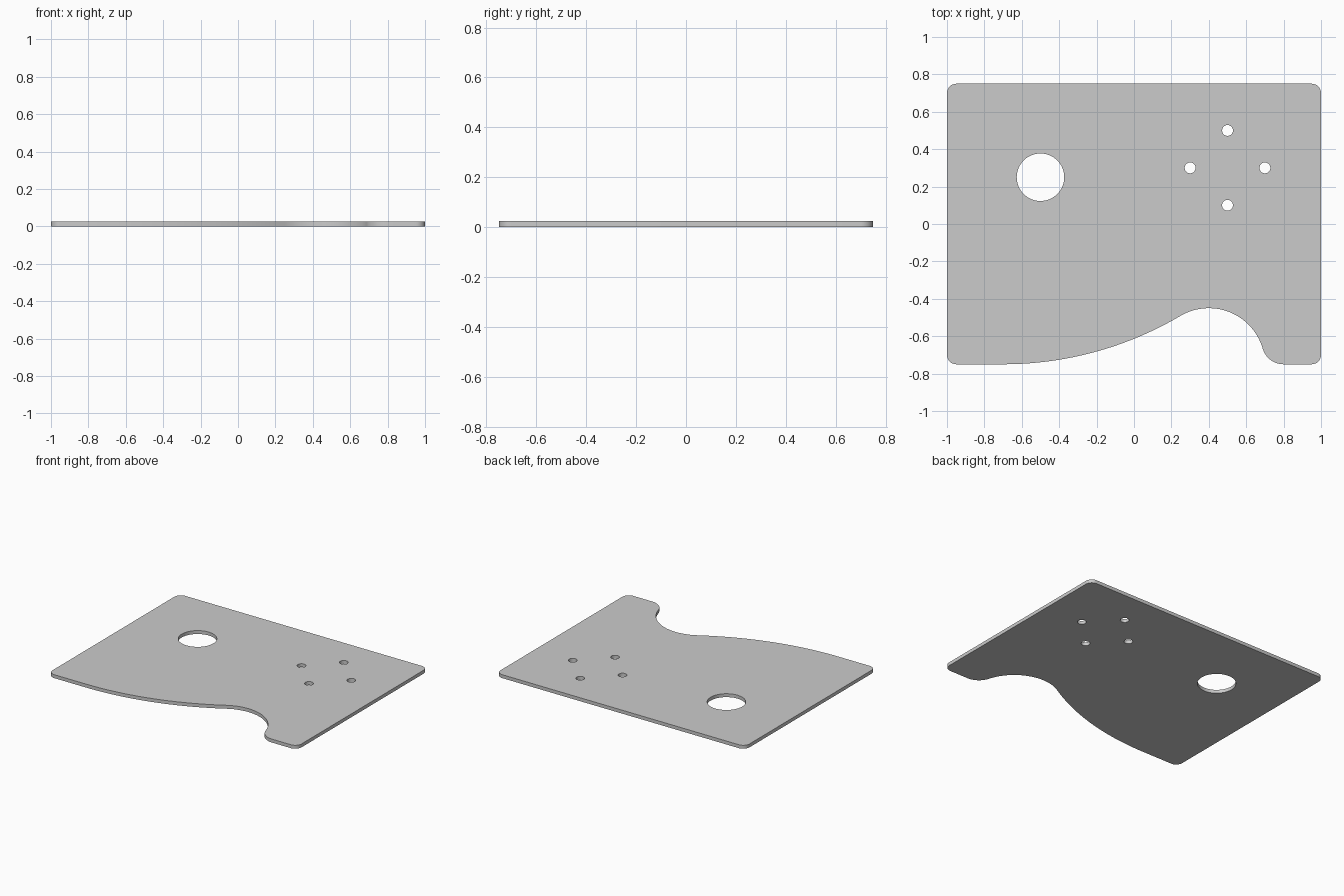
import bpy, bmesh
from math import sin, cos, asin, atan2, pi, radians

if "Cube" in bpy.data.objects:
    bpy.data.objects.remove(bpy.data.objects["Cube"])

THICK = 0.025


def arc(cx, cy, r, a0, a1, n):
    return [(cx + r * cos(a0 + (a1 - a0) * i / n), cy + r * sin(a0 + (a1 - a0) * i / n))
            for i in range(n + 1)]


def circle(cx, cy, r, n):
    return arc(cx, cy, r, 0, 2 * pi, n)[:-1]


# Outline: rounded rectangle whose front edge is three tangent arcs
W, H, C = 1.0, 0.75, 0.05
x0, xc, x1, rc = -0.7, 0.4, 0.8, 0.3                 # sweep start, crest, sweep end, crest radius
R = ((xc - x0) ** 2 - rc ** 2) / (2 * rc)            # long sweep radius
r = ((x1 - xc) ** 2 - rc ** 2) / (2 * rc)            # small fillet radius
a = asin((xc - x0) / (R + rc))
b = atan2(r, x1 - xc)

outline = arc(-W + C, -H + C, C, pi, 1.5 * pi, 10)
outline += arc(x0, -H + R, R, -pi / 2, -pi / 2 + a, 40)
outline += arc(xc, -H, rc, pi / 2 + a, b, 40)[1:]
outline += arc(x1, -H + r, r, pi + b, 1.5 * pi, 20)[1:]
outline += arc(W - C, -H + C, C, -pi / 2, 0, 10)
outline += arc(W - C, H - C, C, 0, pi / 2, 10)
outline += arc(-W + C, H - C, C, pi / 2, pi, 10)

# Holes: one large, four small in a diamond
loops = [outline, circle(-0.5, 0.25, 0.127, 72)]
for dx, dy in ((0.2, 0), (0, 0.2), (-0.2, 0), (0, -0.2)):
    loops.append(circle(0.5 + dx, 0.3 + dy, 0.029, 40))

# Fill the loops and extrude to a plate
bm = bmesh.new()
edges = []
for loop in loops:
    vs = [bm.verts.new((x, y, 0)) for x, y in loop]
    edges += [bm.edges.new((vs[i - 1], vs[i])) for i in range(len(vs))]
bmesh.ops.triangle_fill(bm, use_beauty=True, edges=edges, normal=(0, 0, 1))
ext = bmesh.ops.extrude_face_region(bm, geom=bm.faces[:], use_keep_orig=True)
bmesh.ops.translate(bm, vec=(0, 0, THICK),
                    verts=[g for g in ext["geom"] if isinstance(g, bmesh.types.BMVert)])
bmesh.ops.recalc_face_normals(bm, faces=bm.faces[:])

mesh = bpy.data.meshes.new("plate")
bm.to_mesh(mesh)
bm.free()
plate = bpy.data.objects.new("plate", mesh)
bpy.context.collection.objects.link(plate)
bpy.context.view_layer.objects.active = plate
plate.select_set(True)
bpy.ops.object.shade_smooth_by_angle(angle=radians(30))
